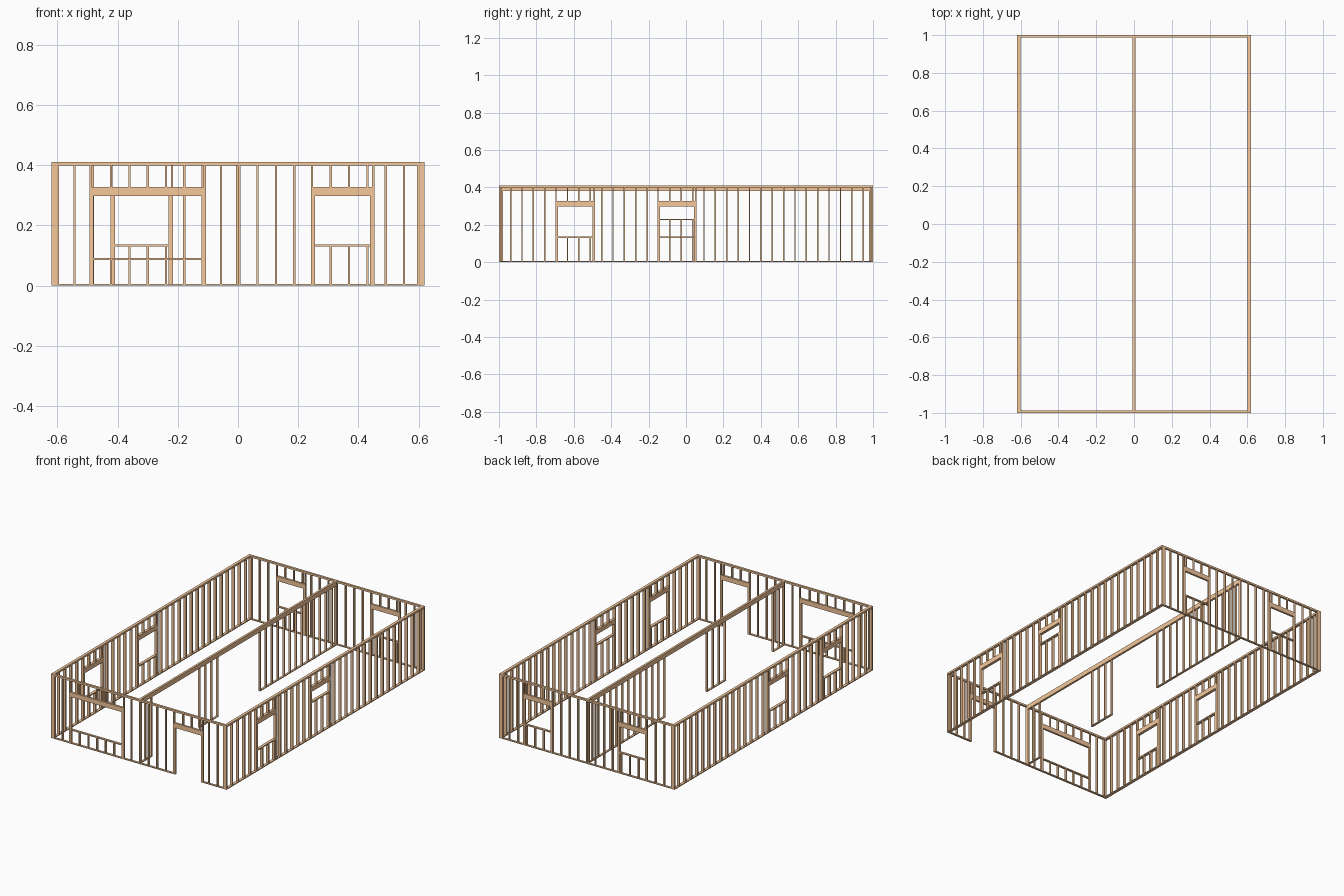
import bpy, bmesh
from mathutils import Matrix, Vector

if "Cube" in bpy.data.objects:
    bpy.data.objects.remove(bpy.data.objects["Cube"])

T = 0.0072            # stud and sill thickness
P = 0.0058            # plate thickness
STEP = 0.0608         # stud spacing
H = 0.41              # wall height
TOP = H - 2 * P       # underside of the doubled top plate
HEAD = (0.298, 0.328) # window and door header heights
W, L = 0.62, 1.0      # half width, half length
THIN, DEEP = 0.0133, 0.0182

wood = bpy.data.materials.new("wood")
wood.diffuse_color = (0.92, 0.58, 0.33, 1)
wood.use_nodes = True
wood.node_tree.nodes["Principled BSDF"].inputs["Base Color"].default_value = wood.diffuse_color


class Wall:
    """Collects the boards of one wall running along axis 0 (x) or 1 (y)."""

    def __init__(self, axis, centre, depth):
        self.bm, self.axis, self.c, self.d = bmesh.new(), axis, centre, depth

    def board(self, a, b, z0, z1):
        mid, size = (a + b) / 2, b - a
        if self.axis == 0:
            loc, dim = (mid, self.c, (z0 + z1) / 2), (size, self.d, z1 - z0)
        else:
            loc, dim = (self.c, mid, (z0 + z1) / 2), (self.d, size, z1 - z0)
        bmesh.ops.create_cube(self.bm, size=1, matrix=Matrix.Translation(loc)
                              @ Matrix.Diagonal(Vector((*dim, 1))))

    def stud(self, p, z0=P, z1=TOP):
        self.board(p - T / 2, p + T / 2, z0, z1)

    def plates(self, a, b):
        self.board(a, b, TOP, TOP + P)
        self.board(a, b, TOP + P, H)

    def finish(self, name):
        me = bpy.data.meshes.new(name)
        self.bm.to_mesh(me)
        self.bm.free()
        me.materials.append(wood)
        bpy.context.collection.objects.link(bpy.data.objects.new(name, me))


def framed_wall(name, axis, centre, depth, a, b, first, openings):
    """openings: (start, end, sill top); a sill of None makes a doorway."""
    w = Wall(axis, centre, depth)
    w.plates(a, b)
    # bottom plate, broken at doorways
    start = a
    for o0, o1, sill in openings:
        if sill is None:
            w.board(start, o0, 0, P)
            start = o1
    w.board(start, b, 0, P)
    # framing round each opening
    for o0, o1, sill in openings:
        for p, s in ((o0, -1), (o1, 1)):
            w.stud(p + s * T / 2, P, HEAD[0])       # trimmer
            w.stud(p + s * T * 1.5)                 # king stud
        w.board(o0 - T, o1 + T, *HEAD)
        if sill:
            w.board(o0, o1, sill - T, sill)
    # studs on the regular spacing, cut short at openings
    w.stud(a + T / 2)
    w.stud(b - T / 2)
    p = first
    while p < b - 1.5 * T:
        hit = [o for o in openings if o[0] - 2.5 * T < p < o[1] + 2.5 * T]
        if not hit:
            w.stud(p)
        elif hit[0][0] < p < hit[0][1]:
            w.stud(p, HEAD[1], TOP)
            if hit[0][2]:
                w.stud(p, P, hit[0][2] - T)
        p += STEP
    w.finish(name)


# front and back walls
fx, fy = W - DEEP, L - THIN / 2
framed_wall("front_wall", 0, -fy, THIN, -fx, fx, -0.543,
            [(-0.479, -0.121, 0.092), (0.256, 0.438, None)])
framed_wall("back_wall", 0, fy, THIN, -fx, fx, -0.543,
            [(-0.409, -0.23, 0.137), (0.256, 0.438, 0.137)])

# long side walls
for name, s, sill in (("left_wall", -1, 0.137), ("right_wall", 1, 0.232)):
    framed_wall(name, 1, s * (W - DEEP / 2), DEEP, -L, L, -0.9375,
                [(-0.684, -0.501, 0.137), (-0.139, 0.042, sill)])

# middle wall: continuous beam carried on three runs of studs
BEAM = TOP - 0.018
end = L - THIN
mid = Wall(1, 0, THIN)
mid.plates(-end, end)
mid.board(-end, end, BEAM, TOP)
grid = [-0.9375 + i * STEP for i in range(32)]
for first, last in ((0, 1), (9, 12), (19, 31)):
    run = grid[first:last + 1]
    a = -end if first == 0 else run[0] - T / 2
    b = end if last == 31 else run[-1] + T / 2
    mid.board(a, b, 0, P)
    for p in run:
        mid.stud(p, P, BEAM)
    if first == 0:
        mid.stud(a + T / 2, P, BEAM)
    if last == 31:
        mid.stud(b - T / 2, P, BEAM)
mid.finish("middle_wall")
